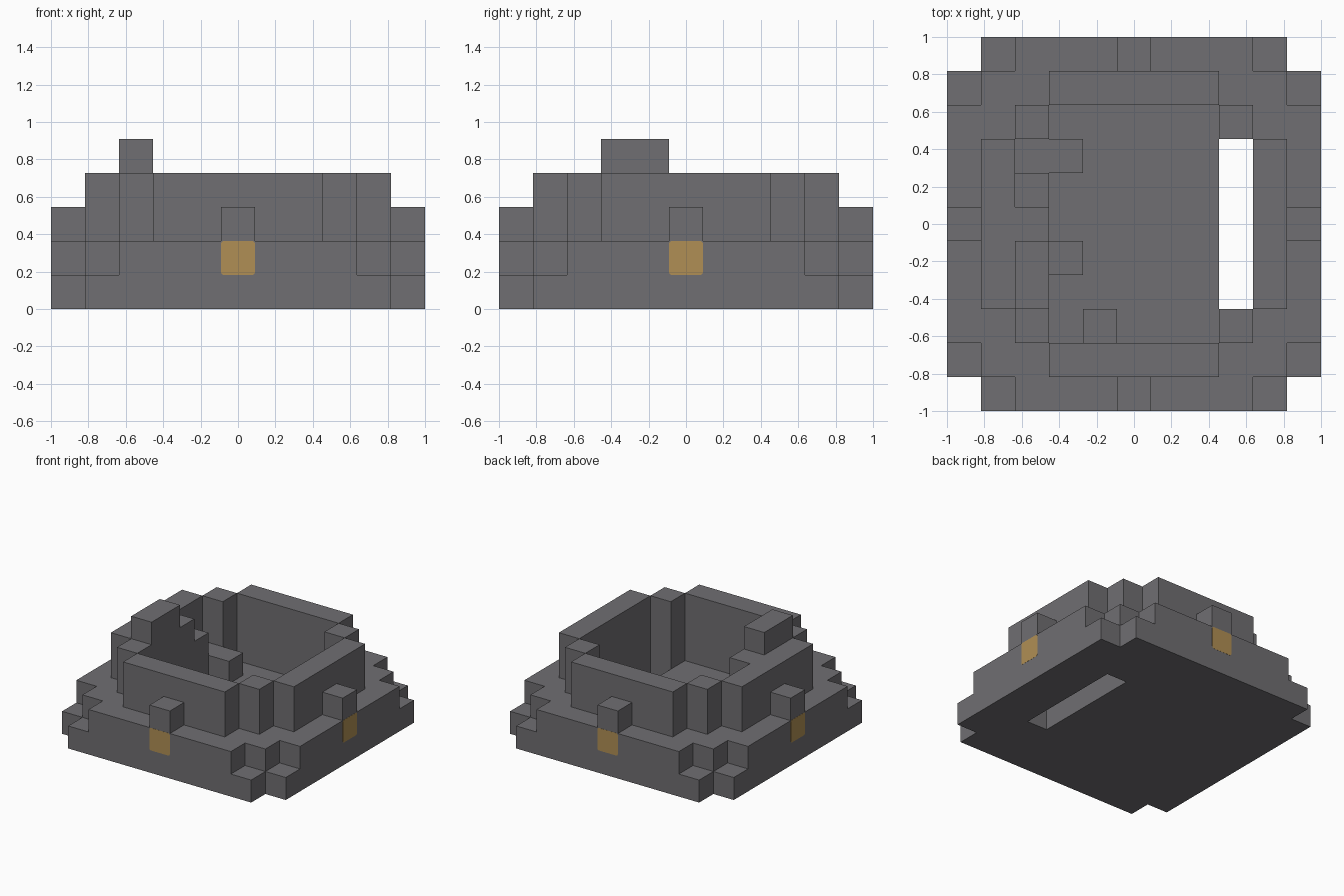
import bpy
import bmesh
import math
from mathutils import Matrix, Vector

cube = bpy.data.objects.get("Cube")
if cube:
    bpy.data.objects.remove(cube, do_unlink=True)

U = 2 / 11  # edge of one building block


def material(name, rgb):
    mat = bpy.data.materials.new(name)
    mat.use_nodes = True
    mat.diffuse_color = (*rgb, 1)
    bsdf = mat.node_tree.nodes["Principled BSDF"]
    bsdf.inputs["Base Color"].default_value = (*rgb, 1)
    bsdf.inputs["Roughness"].default_value = 0.9
    return mat


stone = material("stone_grey", (0.162, 0.158, 0.168))
amber = material("amber_yellow", (0.434, 0.275, 0.089))


def finish(name, bm, mat):
    mesh = bpy.data.meshes.new(name)
    bm.to_mesh(mesh)
    bm.free()
    mesh.materials.append(mat)
    obj = bpy.data.objects.new(name, mesh)
    bpy.context.collection.objects.link(obj)
    return obj


def blocks(name, cells):
    """Outer skin of a set of block cells, with flat areas merged."""
    cells = set(cells)
    bm = bmesh.new()
    for cell in cells:
        for axis in range(3):
            for sign in (-1, 1):
                near = list(cell)
                near[axis] += sign
                if tuple(near) in cells:
                    continue
                n, a, b = Vector(), Vector(), Vector()
                n[axis] = sign / 2
                a[(axis + 1) % 3] = sign / 2
                b[(axis + 2) % 3] = 1 / 2
                mid = Vector(cell) + Vector((0, 0, 0.5)) + n
                corners = (mid - a - b, mid + a - b, mid + a + b, mid - a + b)
                bm.faces.new([bm.verts.new(c * U) for c in corners])
    bmesh.ops.remove_doubles(bm, verts=bm.verts, dist=U / 100)
    bmesh.ops.dissolve_limit(bm, angle_limit=0.02, verts=bm.verts, edges=bm.edges)
    return finish(name, bm, stone)


def column(x, y, low, high):
    return [(x, y, z) for z in range(low, high)]


grid = [(x, y) for x in range(-5, 6) for y in range(-5, 6)]

# Floor slab with clipped corners and a long slot
blocks("floor_slab", [(x, y, 0) for x, y in grid
                      if abs(x) + abs(y) < 10 and not (x == 3 and abs(y) < 3)])

# Raised deck ring around the sunken room
blocks("deck_ring", [(x, y, 1) for x, y in grid
                     if max(abs(x), abs(y)) > 3 and abs(x) + abs(y) < 9
                     or abs(x) == abs(y) == 4])

# Four straight walls
for name, dx, dy in (("front", 0, -1), ("back", 0, 1), ("left", 1, 0), ("right", -1, 0)):
    blocks(name + "_wall", [(4 * dx + i * dy, 4 * dy + i * dx, z)
                            for i in range(-2, 3) for z in (2, 3)])
    # Bracket block standing on the rim
    blocks(name + "_rim_block", [(5 * dx, 5 * dy, 2)])
    # Thin coloured panel below the bracket, with slightly rounded corners
    bm = bmesh.new()
    bmesh.ops.create_cube(bm, size=1, matrix=Matrix.Diagonal((U, 0.004, U, 1)))
    depth_edges = [e for e in bm.edges
                   if abs(e.verts[0].co.y - e.verts[1].co.y) > 0.001]
    bmesh.ops.bevel(bm, geom=depth_edges, offset=U * 0.08, segments=3,
                    profile=0.5, affect='EDGES')
    panel = finish(name + "_panel", bm, amber)
    panel.location = (dx * 0.999, dy * 0.999, U * 1.5)
    panel.rotation_euler.z = math.pi / 2 if dx else 0

# Corner pillars
for side_x, x in (("left", 3), ("right", -3)):
    for side_y, y in (("front", -3), ("back", 3)):
        blocks(f"{side_y}_{side_x}_pillar", column(x, y, 1, 4))

# Stairs rising along the inside of the right wall
steps = column(-2, 2, 1, 2)
for y, top in ((2, 2), (1, 3), (0, 4), (-1, 5), (-2, 5)):
    steps += column(-3, y, 1, top)
blocks("stairs", steps)

# Loose blocks on the room floor
blocks("stair_side_block", column(-2, -1, 1, 2))
blocks("front_floor_block", column(-1, -3, 1, 2))
